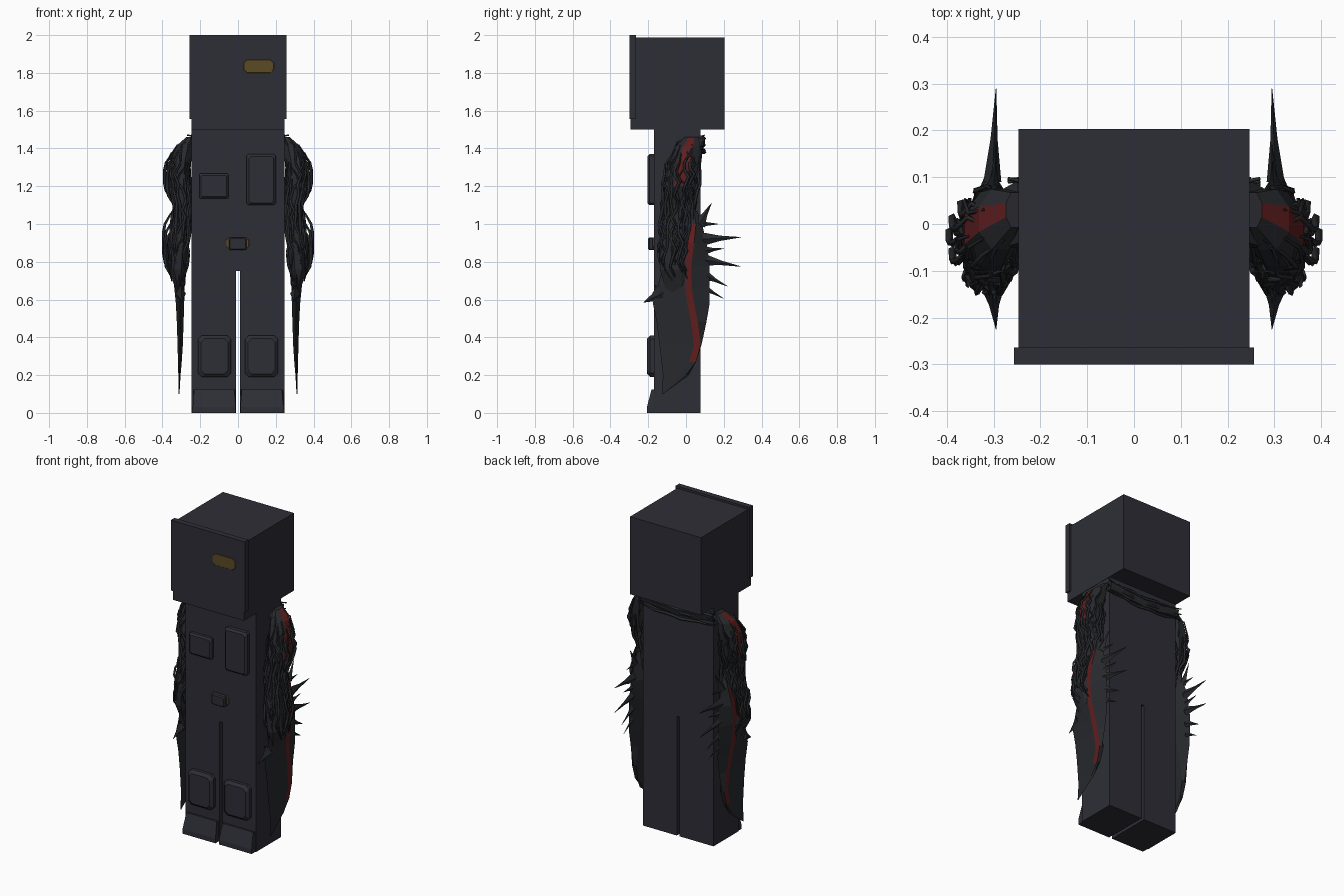
import bpy, bmesh, math, random
from mathutils import Vector

cube = bpy.data.objects.get("Cube")
if cube:
    bpy.data.objects.remove(cube, do_unlink=True)
random.seed(4)


def material(name, rgb):
    m = bpy.data.materials.new(name)
    m.use_nodes = True
    m.diffuse_color = (*rgb, 1)
    b = m.node_tree.nodes["Principled BSDF"]
    b.inputs["Base Color"].default_value = (*rgb, 1)
    b.inputs["Roughness"].default_value = 0.8
    return m


SUIT = material("dark slate", (0.027, 0.027, 0.037))
FLESH = material("charcoal", (0.021, 0.022, 0.026))
RED = material("dark red", (0.12, 0.013, 0.013))
BRASS = material("dull brass", (0.10, 0.07, 0.018))


def loft(name, rings, mats, pick=None):
    """Skin rings of equal point count; pick(k, z) chooses the material of side face k."""
    bm = bmesh.new()
    vs = [[bm.verts.new(p) for p in r] for r in rings]
    n = len(rings[0])
    for a, b in zip(vs, vs[1:]):
        for k in range(n):
            j = (k + 1) % n
            f = bm.faces.new((a[k], a[j], b[j], b[k]))
            if pick:
                f.material_index = pick(k, f.calc_center_median().z)
    bm.faces.new(vs[0])
    bm.faces.new(vs[-1])
    bmesh.ops.recalc_face_normals(bm, faces=bm.faces)
    me = bpy.data.meshes.new(name)
    bm.to_mesh(me)
    bm.free()
    for m in mats:
        me.materials.append(m)
    ob = bpy.data.objects.new(name, me)
    bpy.context.collection.objects.link(ob)
    return ob


def box(name, x0, x1, y0, y1, z0, z1, mat=SUIT):
    ring = lambda z: [(x0, y0, z), (x1, y0, z), (x1, y1, z), (x0, y1, z)]
    return loft(name, [ring(z0), ring(z1)], [mat])


def pad(name, x0, x1, z0, z1, y, c=0.02, inset=0.015, back=-0.165, mat=SUIT):
    """Chamfered plate standing on the front, with an inset outer face."""
    def ring(yy, d):
        a, b, e, f = x0 + d, x1 - d, z0 + d, z1 - d
        return [(x, yy, z) for x, z in ((a + c, e), (b - c, e), (b, e + c), (b, f - c),
                                        (b - c, f), (a + c, f), (a, f - c), (a, e + c))]
    return loft(name, [ring(back, 0), ring(y + inset, 0), ring(y, inset)], [mat])


def strands(name, paths, radius):
    """Thin tapered four-sided tendrils along point lists."""
    cu = bpy.data.curves.new(name, "CURVE")
    cu.dimensions = "3D"
    cu.bevel_depth = radius
    cu.bevel_resolution = 0
    cu.use_fill_caps = True
    cu.materials.append(FLESH)
    for pts in paths:
        sp = cu.splines.new("POLY")
        sp.points.add(len(pts) - 1)
        for i, p in enumerate(pts):
            sp.points[i].co = (*p, 1)
            sp.points[i].radius = 0.35 + 0.65 * math.sin(math.pi * i / (len(pts) - 1))
    ob = bpy.data.objects.new(name, cu)
    bpy.context.collection.objects.link(ob)


# Head with a raised rim around the face
box("head", -0.247, 0.247, -0.294, 0.203, 1.5, 1.987)
box("face_rim_top", -0.257, 0.257, -0.3, -0.264, 1.965, 2.0)
for side, s in (("left", 1), ("right", -1)):
    xs = sorted((s * 0.244, s * 0.257))
    box(side + "_face_rim", *xs, -0.298, -0.264, 1.557, 1.966)
pad("eye_plate", 0.03, 0.19, 1.8, 1.87, -0.2975, 0.018, 0.001, -0.293, BRASS)

# Torso, chest pouches and buckle
box("torso", -0.245, 0.245, -0.17, 0.077, 0.75, 1.5)
pad("right_chest_pouch", -0.205, -0.05, 1.135, 1.267, -0.198, 0.006, 0.01)
pad("left_chest_pouch", 0.045, 0.2, 1.1, 1.37, -0.205, 0.01, 0.012)
pad("buckle_plate", -0.062, 0.057, 0.872, 0.925, -0.177, 0.008, 0.002, mat=BRASS)
pad("buckle", -0.048, 0.045, 0.862, 0.928, -0.2, 0.005, 0.006)

# Legs, knee pads and toe caps
for side, s in (("left", 1), ("right", -1)):
    lo, hi = sorted((s * 0.01, s * 0.245))
    box(side + "_leg", lo, hi, -0.17, 0.077, 0, 0.75)
    lo, hi = sorted((s * 0.037, s * 0.212))
    pad(side + "_knee_pad", lo, hi, 0.19, 0.41, -0.206, 0.02, 0.016)
    lo, hi = sorted((s * 0.012, s * 0.24))
    loft(side + "_toe_cap", [[(lo, -0.207, z0), (hi, -0.207, z0), (hi, -0.16, z0), (lo, -0.16, z0)]
                             for z0 in (0, 0.03)]
         + [[(lo + .008, -0.182, .125), (hi - .008, -0.182, .125), (hi, -0.16, .125), (lo, -0.16, .125)]],
         [SUIT])

# Arm core: height, x centre, x radius, y centre, y radius
CORE = [(1.46, .255, .02, .03, .04), (1.41, .285, .05, .01, .07), (1.33, .305, .062, -.01, .085),
        (1.2, .312, .058, -.03, .09), (1.1, .29, .045, -.04, .08), (1.0, .3, .045, -.045, .085),
        (.88, .312, .05, -.06, .085), (.76, .32, .05, -.06, .085), (.68, .312, .03, -.05, .07),
        (.62, .308, .012, -.05, .05)]
# Blade: height, front edge, back edge, stripe centre, half thickness, x centre
BLADE = [(.1, -.127, -.12, -.123, .002, .312), (.2, -.122, .015, -.02, .006, .31),
         (.27, -.13, .05, .035, .01, .308), (.36, -.14, .082, .06, .014, .306),
         (.48, -.155, .108, .045, .018, .306), (.58, -.175, .125, .025, .022, .307),
         (.67, -.15, .125, .012, .028, .31), (.78, -.12, .125, .01, .04, .31),
         (.9, -.08, .11, .025, .046, .305), (1.0, -.03, .085, .035, .03, .3),
         (1.07, .0, .06, .03, .008, .295)]
# Spikes: root y, z; tip y, z; root radius
SPIKES = [(.07, 1.0, .135, 1.11, .035), (.09, .92, .29, .93, .035), (.06, 1.0, .17, 1.0, .025),
          (.1, .81, .29, .775, .03), (.1, .73, .22, .67, .025), (.1, .66, .2, .605, .018),
          (.1, .86, .2, .87, .022), (-.13, .63, -.225, .585, .05), (-.12, .63, -.17, .68, .03)]


def core_at(z):
    for a, b in zip(CORE, CORE[1:]):
        if a[0] >= z >= b[0]:
            t = (a[0] - z) / (a[0] - b[0])
            return [p + (q - p) * t for p, q in zip(a, b)]
    return CORE[-1]


# Tendril paths winding down the arm, shared by both sides
tendrils = []
for i in range(20):
    ang = math.radians(-165 + i * 17)
    top, low = random.uniform(1.25, 1.44), random.uniform(.66, .85)
    pts = []
    for j in range(13):
        z = top + (low - top) * j / 12
        _, cx, rx, cy, ry = core_at(z)
        a = ang + random.uniform(-.3, .3)
        out = random.uniform(.92, 1.18)
        x = max(.252, cx + rx * out * math.cos(a))
        pts.append((x, cy + ry * out * math.sin(a), z))
    tendrils.append(pts)
# Loose loops standing off the shoulder, elbow and wrist
for y, top, low, reach in ((.0, 1.4, 1.1, .388), (-.05, 1.36, 1.08, .375), (.03, 1.38, 1.15, .37),
                           (-.03, 1.1, .7, .395), (-.07, 1.05, .68, .388), (-.01, 1.0, .72, .38)):
    tendrils.append([(.325 + (reach - .325) * min(1, 1.25 * math.sin(math.pi * k / 8)),
                      y + .015 * math.sin(k * 1.9), top + (low - top) * k / 8) for k in range(9)])

for side, s in (("left", 1), ("right", -1)):
    rings = [[(s * (cx + rx * math.cos(math.radians(45 * k - 22.5))),
               cy + ry * math.sin(math.radians(45 * k - 22.5)), z) for k in range(8)]
             for z, cx, rx, cy, ry in CORE]
    loft(side + "_arm", rings, [FLESH, RED], lambda k, z: int(k == 0 and z > 1.2))

    rings = []
    for z, y0, y1, r, h, cx in BLADE:
        w = min(.018, (y1 - y0) * .2)
        rings.append([(s * x, y, z) for x, y in ((cx, y0), (cx + h, r - w), (cx + h, r + w),
                                                 (cx, y1), (cx - h, r + w), (cx - h, r - w))])
    loft(side + "_arm_blade", rings, [FLESH, RED], lambda k, z: int(k == 1 and .25 < z < 1.03))

    for i, (y, z, ty, tz, r) in enumerate(SPIKES):
        d = Vector((0, ty - y, tz - z)).normalized()
        n = Vector((0, -d.z, d.y))
        root, tip = Vector((s * .303, y, z)), Vector((s * .295, ty, tz))
        ring = lambda c, q: [c + n * q, c + Vector((q * .55, 0, 0)), c - n * q, c - Vector((q * .55, 0, 0))]
        loft(f"{side}_spike_{i + 1}", [ring(root, r), ring(root.lerp(tip, .45), r * .4), ring(tip, .001)], [FLESH])

    strands(side + "_arm_tendrils", [[(s * x, y, z) for x, y, z in p] for p in tendrils], .009)

    # Shoulder flap wrapping toward the back
    loft(side + "_shoulder_flap", [[(s * .245, y0, z - .01), (s * .245, y1, z), (s * x, y1 - .02, z - .06),
                                    (s * x, y0, z - .07)] for y0, y1, z, x in
                                   ((-.05, -.04, 1.44, .31), (0, .03, 1.46, .33), (.05, .095, 1.46, .28))],
         [FLESH])

# Sinew strap across the upper back
strap = []
for k in range(9):
    x = -.25 + k * .0625
    z = 1.44 - .025 * math.sin(math.pi * k / 8) + .006 * (k % 2)
    strap.append([(x, .07, z - .03), (x, .09, z - .025), (x, .1, z + .015), (x, .07, z + .035)])
loft("back_strap", strap, [FLESH])
strands("back_sinews", [[(-.27 + .06 * k, .09 + .008 * math.sin(2 * k + j),
                          1.4 + .035 * j - .02 * math.sin(math.pi * k / 9)) for k in range(10)]
                        for j in range(3)], .01)
